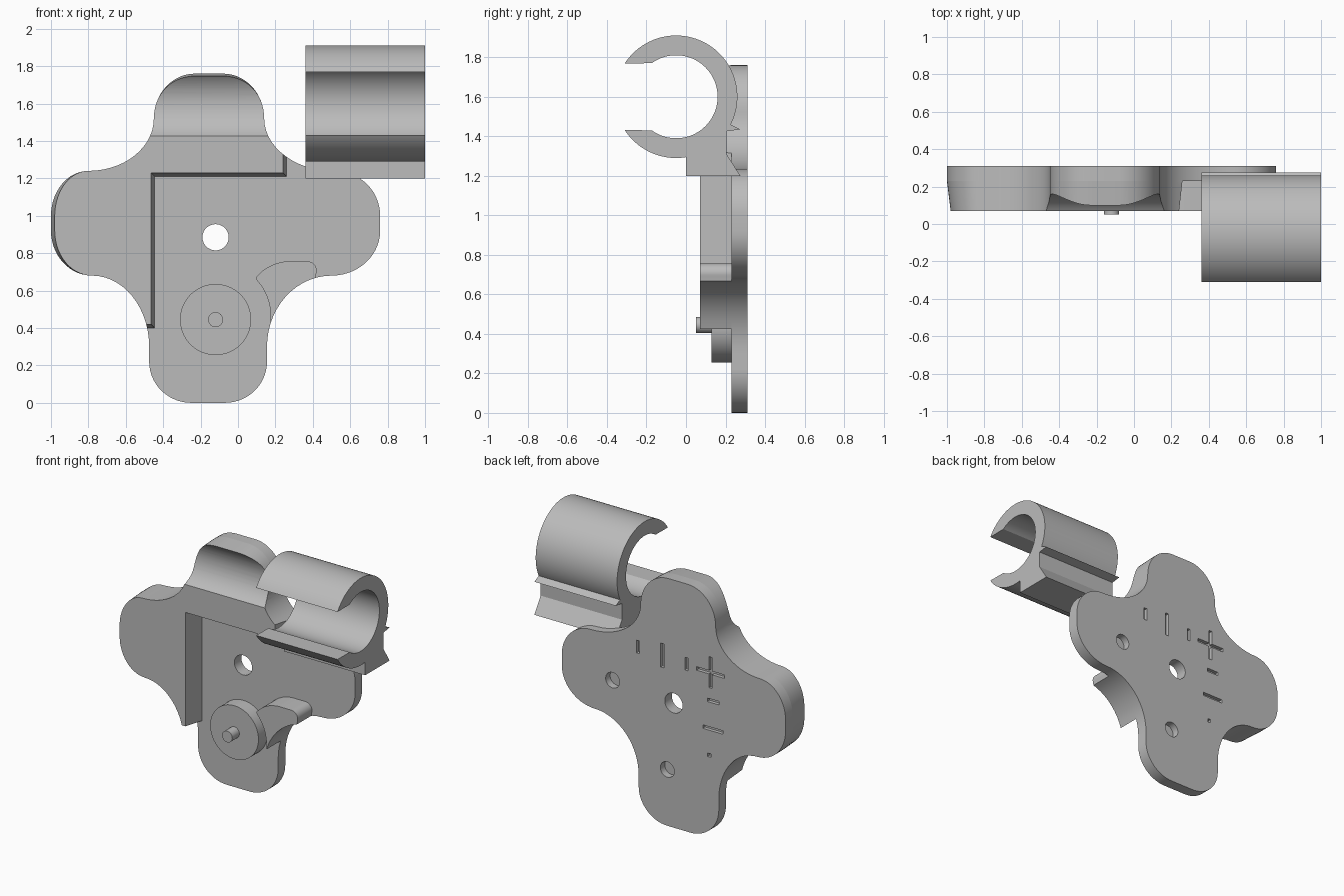
import bpy
import bmesh
from math import cos, sin, pi, radians

if "Cube" in bpy.data.objects:
    bpy.data.objects.remove(bpy.data.objects["Cube"], do_unlink=True)

grey = bpy.data.materials.new("plain_grey")
grey.use_nodes = True
COLOUR = (0.5, 0.5, 0.5, 1)
grey.diffuse_color = COLOUR
grey.node_tree.nodes["Principled BSDF"].inputs["Base Color"].default_value = COLOUR


def prism(name, profile, near, far, axis="y", near_profile=None):
    """Solid between two matching profiles along an axis."""
    bm = bmesh.new()

    def ring(pts, d):
        return [bm.verts.new((u, d, v) if axis == "y" else (d, u, v)) for u, v in pts]

    a, b = ring(near_profile or profile, near), ring(profile, far)
    bm.faces.new(a)
    bm.faces.new(b)
    for i in range(len(a)):
        j = (i + 1) % len(a)
        bm.faces.new((a[i], a[j], b[j], b[i]))
    bmesh.ops.recalc_face_normals(bm, faces=bm.faces)
    mesh = bpy.data.meshes.new(name)
    bm.to_mesh(mesh)
    bm.free()
    mesh.materials.append(grey)
    obj = bpy.data.objects.new(name, mesh)
    bpy.context.collection.objects.link(obj)
    return obj


def select(obj):
    bpy.ops.object.select_all(action="DESELECT")
    obj.select_set(True)
    bpy.context.view_layer.objects.active = obj


def cut(obj, cutter):
    cutter.hide_render = True
    mod = obj.modifiers.new("cut", "BOOLEAN")
    mod.operation, mod.solver, mod.object = "DIFFERENCE", "EXACT", cutter
    select(obj)
    bpy.ops.object.modifier_apply(modifier=mod.name)
    bpy.data.objects.remove(cutter, do_unlink=True)


def arc(cx, cy, r, start, end, n=32):
    return [(cx + r * cos(radians(start + (end - start) * i / n)),
             cy + r * sin(radians(start + (end - start) * i / n))) for i in range(n + 1)]


def disc(x, z, r, n=48):
    return arc(x, z, r, 0, 360, n)[:-1]


def box(x, z, w, h):
    return [(x - w / 2, z - h / 2), (x + w / 2, z - h / 2),
            (x + w / 2, z + h / 2), (x - w / 2, z + h / 2)]


def bend(p, q, along_x, n=14):
    """Quarter ellipse from p to q, leaving p along x or along z."""
    pts = []
    for i in range(1, n + 1):
        t = pi / 2 * i / n
        s, c = sin(t), 1 - cos(t)
        fx, fz = (s, c) if along_x else (c, s)
        pts.append((p[0] + (q[0] - p[0]) * fx, p[1] + (q[1] - p[1]) * fz))
    return pts


# Four-lobed outline: l = straight, x / z = curve leaving in that direction
path = [("l", -0.07, 0), ("x", 0.155, 0.22), ("l", 0.155, 0.3), ("z", 0.5, 0.68),
        ("x", 0.76, 0.92), ("l", 0.76, 1.0), ("z", 0.53, 1.235), ("x", 0.14, 1.52),
        ("z", -0.08, 1.76), ("l", -0.23, 1.76), ("x", -0.45, 1.52), ("z", -0.8, 1.24),
        ("x", -1, 1.0), ("l", -1, 0.92), ("z", -0.78, 0.68), ("x", -0.475, 0.3),
        ("l", -0.475, 0.22), ("z", -0.25, 0)]
outline = [(-0.25, 0)]
for kind, x, z in path:
    outline += [(x, z)] if kind == "l" else bend(outline[-1], (x, z), kind == "x")
outline.pop()

FRONT, FACE, BACK = 0.07, 0.23, 0.31

# Back plate with its through hole, two blind holes and engraved marks
plate = prism("back_plate", outline, FACE, BACK)
cut(plate, prism("hole_cutter", disc(-0.12, 0.885, 0.07), 0.1, 0.5))
for x, z in ((0.36, 0.92), (-0.07, 0.4)):
    cut(plate, prism("socket_cutter", disc(x, z, 0.055, 32), 0.26, 0.5))
W = 0.025
marks = [(0.16, 1.21, W, 0.09), (-0.03, 1.2, W, 0.17), (-0.22, 1.19, W, 0.09),
         (-0.41, 1.18, W, 0.22), (-0.41, 1.18, 0.22, W), (-0.43, 0.98, 0.09, W),
         (-0.43, 0.78, 0.16, W), (-0.4, 0.59, W, W)]
for mark in marks:
    cut(plate, prism("mark_cutter", box(*mark), 0.285, 0.5))

# Raised corner block, its lobe ends drafted toward the front
drafted = [(x + 0.1 * max(0, -0.8 - x), z - 0.1 * max(0, z - 1.6)) for x, z in outline]
block = prism("corner_block", outline, FRONT, FACE, near_profile=drafted)


def corner(d):
    return [(-0.445 - d, 1.21 + d), (0.26 - d, 1.21 + d), (0.26 - d, 3), (3, 3),
            (3, -1), (-3, -1), (-3, 0.4 + d), (-0.445 - d, 0.4 + d)]


cut(block, prism("corner_cutter", corner(0), FRONT - 0.01, FACE + 0.01,
                 near_profile=corner(0.02)))

# Tube cradle scooped across the top lobe
TY, TZ = -0.05, 1.6
cut(block, prism("tube_cutter", disc(TY, TZ, 0.21, 96), -2, 2, axis="x"))

# Pivot disc and pin
disc_part = prism("pivot_disc", disc(-0.12, 0.445, 0.19, 64), 0.13, FACE)
pin = prism("pivot_pin", disc(-0.12, 0.445, 0.04, 32), 0.05, 0.13)

# Curved guide following the plate edge
edge = [p for p in outline if 0.15 < p[0] < 0.42 and 0.41 < p[1] < 0.7]
guide_pts = (edge + [(0.415, 0.668)] + arc(0.37, 0.706, 0.051, -20, 90, 10)
             + arc(0.28, 0.517, 0.24, 90, 140, 12)
             + arc(-0.12, 0.46, 0.295, 42, -5, 14))
guide = prism("curved_guide", guide_pts, FRONT, FACE)

# Open tube clip with a flared foot
clip_pts = (arc(TY, TZ, 0.31, 147, -27, 64)
            + [(0.275, 1.435), (0.205, 1.425), (0.205, 1.31), (0.275, 1.2), (0, 1.2)]
            + arc(TY, TZ, 0.31, -80.7, -147, 24)
            + arc(TY, TZ, 0.21, -126, 126, 72))
clip = prism("tube_clip", clip_pts, 0.36, 1.0, axis="x")

for part in (plate, block, disc_part, pin, guide, clip):
    select(part)
    bpy.ops.object.shade_smooth_by_angle(angle=radians(25))
